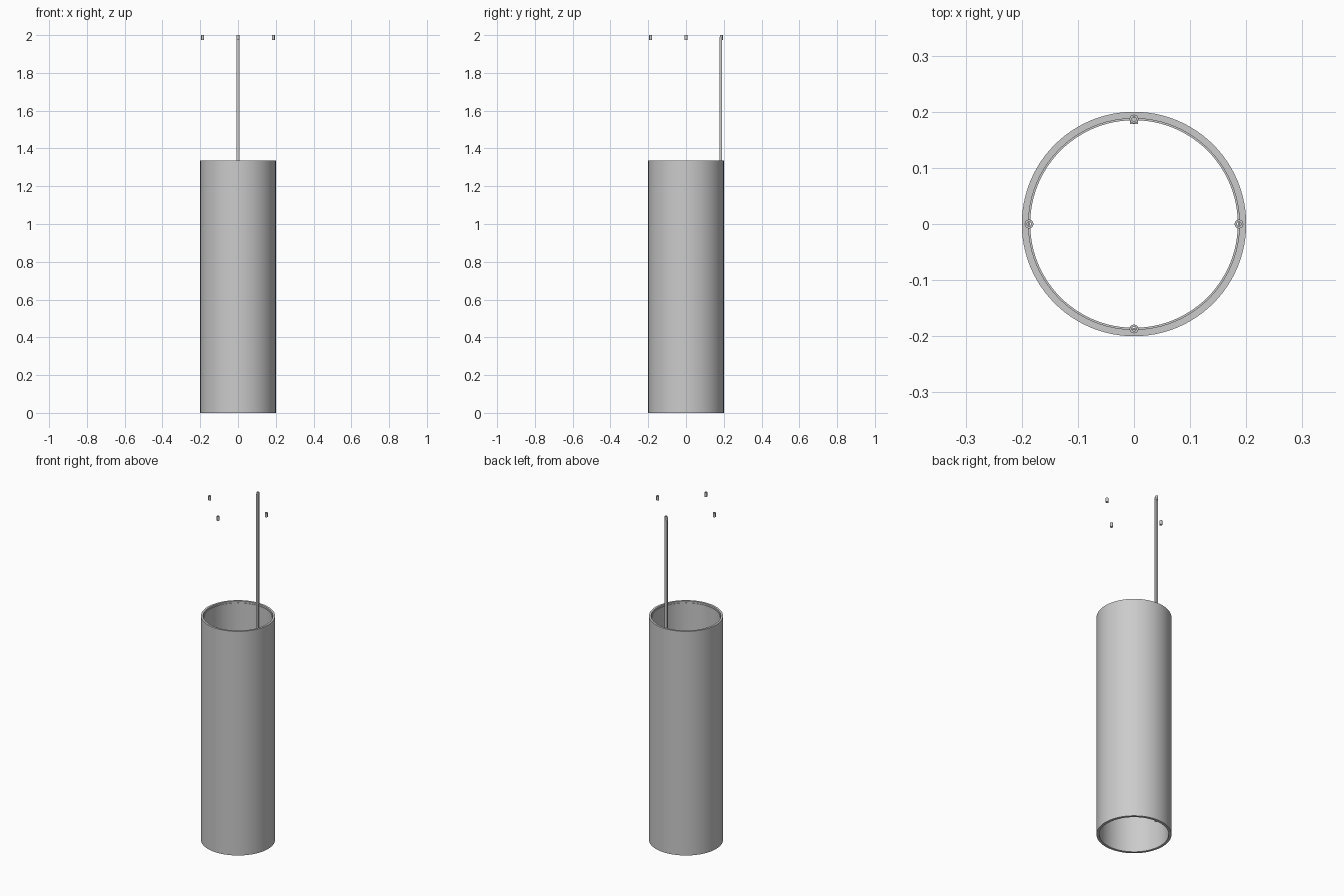
import bpy
import bmesh
import math

if "Cube" in bpy.data.objects:
    bpy.data.objects.remove(bpy.data.objects["Cube"])

grey = bpy.data.materials.new("plain grey")
grey.use_nodes = True
colour = (0.6, 0.6, 0.6, 1)
grey.diffuse_color = colour
grey.node_tree.nodes["Principled BSDF"].inputs["Base Color"].default_value = colour

HEIGHT = 1.335
RING = 0.187


def lathe(name, profile, centre, sides):
    """Spin a closed (radius, z) profile around a vertical axis."""
    bm = bmesh.new()
    rings = []
    for r, z in profile:
        ring = []
        for i in range(sides):
            a = math.tau * i / sides
            ring.append(bm.verts.new((r * math.cos(a), r * math.sin(a), z)))
        rings.append(ring)
    for k, low in enumerate(rings):
        high = rings[(k + 1) % len(rings)]
        for i in range(sides):
            j = (i + 1) % sides
            bm.faces.new((low[i], low[j], high[j], high[i]))
    bmesh.ops.recalc_face_normals(bm, faces=bm.faces)
    mesh = bpy.data.meshes.new(name)
    bm.to_mesh(mesh)
    bm.free()
    mesh.materials.append(grey)
    obj = bpy.data.objects.new(name, mesh)
    bpy.context.collection.objects.link(obj)
    obj.location = (centre[0], centre[1], 0)
    bpy.ops.object.select_all(action="DESELECT")
    obj.select_set(True)
    bpy.context.view_layer.objects.active = obj
    bpy.ops.object.shade_smooth_by_angle(angle=math.radians(35))
    return obj


# Open tube with a slim step inside the rim
lathe("tube", [(0.2, 0), (0.2, HEIGHT), (0.188, HEIGHT), (0.188, HEIGHT - 0.01),
               (0.185, HEIGHT - 0.01), (0.185, 0)], (0, 0), 96)

# Four small hollow pins level with the top of the rod
for name, x, y in (("left_pin", 1, 0), ("back_pin", 0, 1),
                   ("right_pin", -1, 0), ("front_pin", 0, -1)):
    lathe(name, [(0.008, 1.975), (0.008, 2), (0.004, 2), (0.004, 1.975)],
          (x * RING, y * RING), 12)

# Upright rod running down the inside of the back wall
bpy.ops.mesh.primitive_cube_add(size=1, location=(0, 0.184, 0.995))
rod = bpy.context.object
rod.name = "rod"
rod.scale = (0.015, 0.012, 1.99)
bpy.ops.object.transform_apply(location=False, rotation=False, scale=True)
rod.data.materials.append(grey)
